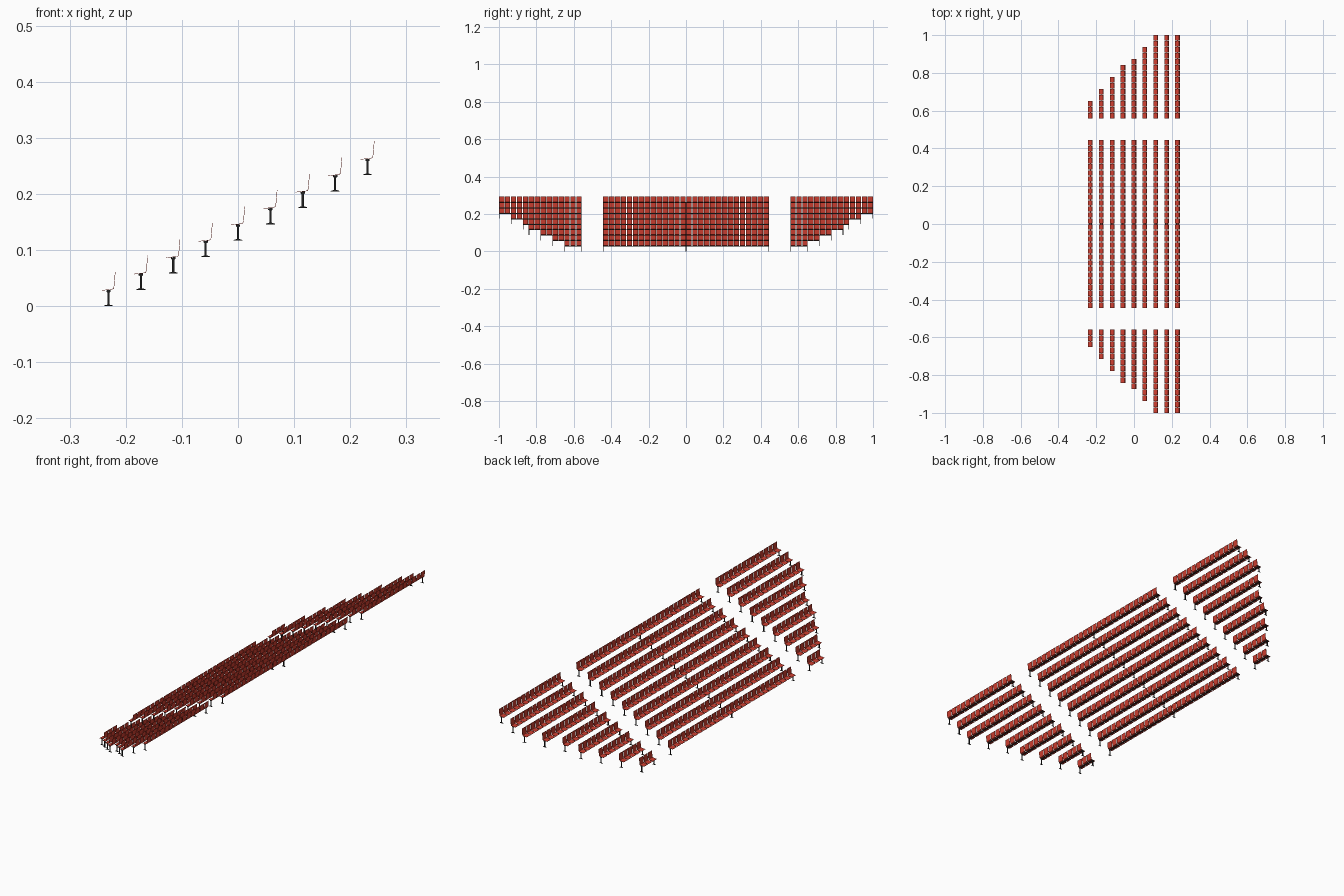
import bpy, bmesh

if "Cube" in bpy.data.objects:
    bpy.data.objects.remove(bpy.data.objects["Cube"])

PITCH, WIDTH = 0.0318, 0.0285          # seat spacing and seat width along y
STEP_X, STEP_Z = 0.0577, 0.0292        # run and rise of each tier
SIDE_COUNTS = [3, 5, 7, 9, 10, 12, 14, 14, 14]
CENTRE_COUNT = 28


def material(name, rgb):
    m = bpy.data.materials.new(name)
    m.diffuse_color = (*rgb, 1)
    m.use_nodes = True
    m.node_tree.nodes["Principled BSDF"].inputs["Base Color"].default_value = m.diffuse_color
    return m


RED = material("red_plastic", (0.62, 0.05, 0.03))
BLACK = material("black_metal", (0.015, 0.015, 0.015))


def extrude(name, profiles, depth, mat):
    """Extrude closed xz profiles along +y into one mesh."""
    bm = bmesh.new()
    for pts in profiles:
        face = bm.faces.new([bm.verts.new((x, 0, z)) for x, z in pts])
        ext = bmesh.ops.extrude_face_region(bm, geom=[face])
        moved = [v for v in ext["geom"] if isinstance(v, bmesh.types.BMVert)]
        bmesh.ops.translate(bm, vec=(0, depth, 0), verts=moved)
    bmesh.ops.recalc_face_normals(bm, faces=bm.faces)
    mesh = bpy.data.meshes.new(name)
    bm.to_mesh(mesh)
    bm.free()
    mesh.materials.append(mat)
    return mesh


def place(name, mesh, loc):
    ob = bpy.data.objects.new(name, mesh)
    ob.location = loc
    bpy.context.collection.objects.link(ob)
    return ob


# thin shell seat: pan, curved corner, slightly reclined back
upper = [(-0.0125, 0.0282), (-0.0115, 0.0286), (0.0062, 0.0306), (0.0082, 0.0316),
         (0.0092, 0.0336), (0.0104, 0.0460), (0.0116, 0.0608)]
lower = [(0.0124, 0.0608), (0.0112, 0.0460), (0.0100, 0.0334), (0.0089, 0.0309),
         (0.0065, 0.0298), (-0.0115, 0.0278), (-0.0125, 0.0274)]
seat_mesh = extrude("seat", [upper + lower], WIDTH, RED)

# leg: flared foot, post and top bracket
leg_profile = [(-0.008, 0), (0.008, 0), (0.008, 0.001), (0.0018, 0.003),
               (0.0018, 0.0245), (0.004, 0.026), (0.004, 0.0292), (-0.004, 0.0283),
               (-0.004, 0.026), (-0.0018, 0.0245), (-0.0018, 0.003), (-0.008, 0.001)]
LEG = 0.003
leg_mesh = extrude("leg", [leg_profile], LEG, BLACK)


def bench(name, x, z, y0, count, leg_count):
    """One run of seats on a beam with evenly spread legs."""
    length = (count - 1) * PITCH + WIDTH
    seats = place(name + "_seats", seat_mesh, (x, y0, z))
    arr = seats.modifiers.new("repeat", 'ARRAY')
    arr.count = count
    arr.use_relative_offset = False
    arr.use_constant_offset = True
    arr.constant_offset_displace = (0, PITCH, 0)
    beam = [(-0.002, 0.0255), (0.002, 0.0255), (0.002, 0.0291), (-0.002, 0.0287)]
    place(name + "_beam", extrude("beam", [beam], length, BLACK), (x, y0, z))
    for i in range(leg_count):
        y = y0 + (length - LEG) * i / (leg_count - 1)
        place(f"{name}_leg_{i + 1}", leg_mesh, (x, y, z))


# nine stepped tiers, each with a centre bench and two side benches
for row, n in enumerate(SIDE_COUNTS):
    x, z = (row - 4) * STEP_X, row * STEP_Z
    half = ((CENTRE_COUNT - 1) * PITCH + WIDTH) / 2
    inner = 1 - 13 * PITCH - WIDTH
    outer = inner + (n - 1) * PITCH + WIDTH
    bench(f"centre_{row + 1}", x, z, -half, CENTRE_COUNT, 3)
    bench(f"left_{row + 1}", x, z, inner, n, 2)
    bench(f"right_{row + 1}", x, z, -outer, n, 2)
